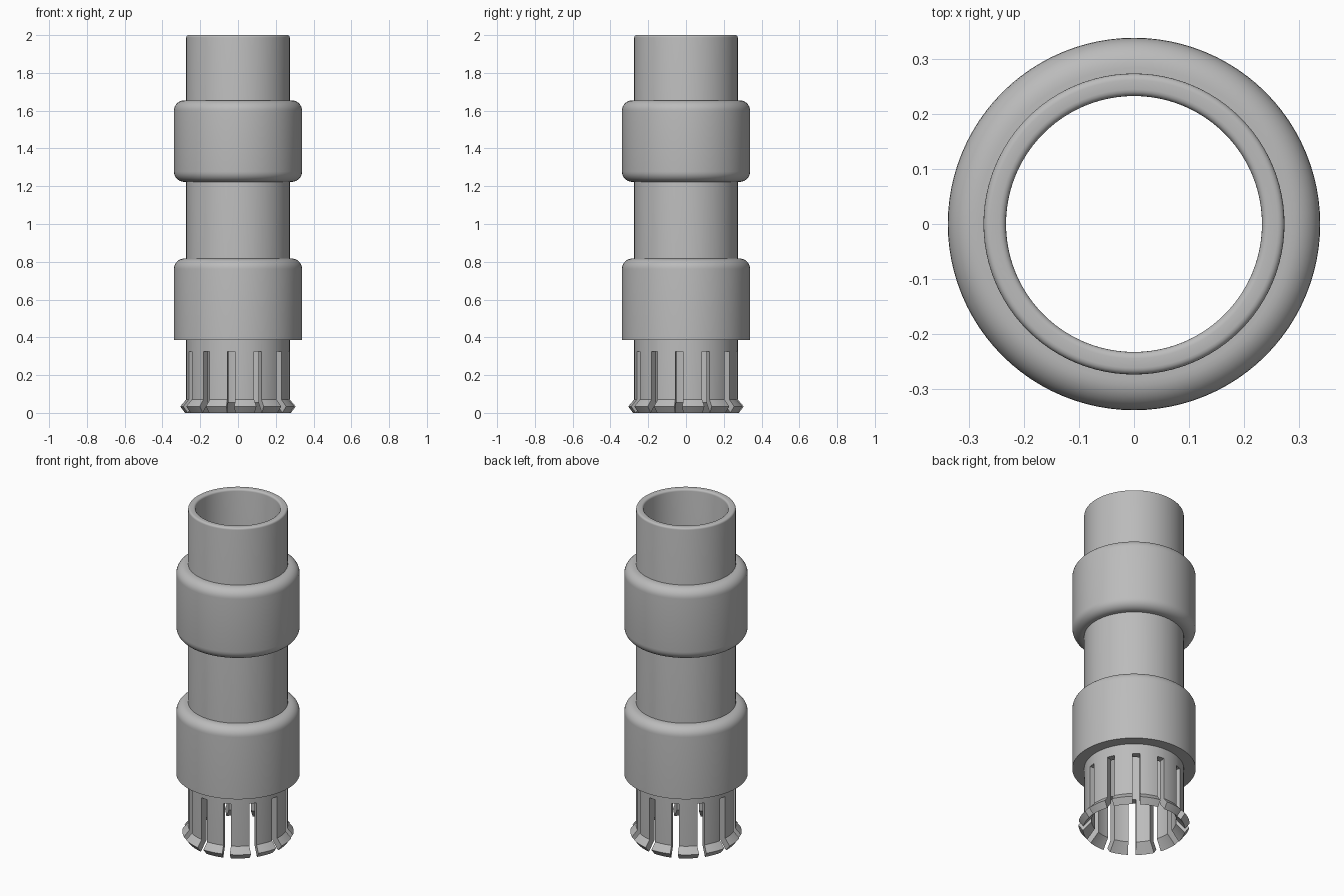
import bpy, bmesh
from math import pi, sin, cos, radians
from mathutils import Matrix, Vector

if "Cube" in bpy.data.objects:
    bpy.data.objects.remove(bpy.data.objects["Cube"])

grey = bpy.data.materials.new("plain grey")
grey.use_nodes = True
GREY = (0.5, 0.5, 0.5, 1)
grey.diffuse_color = GREY
grey.node_tree.nodes["Principled BSDF"].inputs["Base Color"].default_value = GREY


def add_object(name, bm):
    bmesh.ops.recalc_face_normals(bm, faces=bm.faces)
    mesh = bpy.data.meshes.new(name)
    bm.to_mesh(mesh)
    bm.free()
    mesh.materials.append(grey)
    obj = bpy.data.objects.new(name, mesh)
    bpy.context.collection.objects.link(obj)
    return obj


def fillet(r, z, size, start, steps=8):
    """Quarter-circle profile points around a centre, turning anticlockwise."""
    return [(r + size * cos(start + i * pi / 2 / steps),
             z + size * sin(start + i * pi / 2 / steps)) for i in range(steps + 1)]


def revolve(name, profile, segments=96):
    """Turn a closed (radius, height) profile around the z axis."""
    bm = bmesh.new()
    rings = [[bm.verts.new((r * cos(2 * pi * s / segments), r * sin(2 * pi * s / segments), z))
              for r, z in profile] for s in range(segments)]
    n = len(profile)
    for s in range(segments):
        a, b = rings[s], rings[(s + 1) % segments]
        for i in range(n):
            j = (i + 1) % n
            bm.faces.new((a[i], b[i], b[j], a[j]))
    return add_object(name, bm)


def shade(obj):
    bpy.ops.object.select_all(action='DESELECT')
    obj.select_set(True)
    bpy.context.view_layer.objects.active = obj
    bpy.ops.object.shade_smooth_by_angle(angle=radians(25))


OUTER, INNER, COLLAR = 0.274, 0.233, 0.339

# Hollow tube with an outward-bent lip at the foot and rounded rim
EDGE = 0.012
tube = revolve("tube",
               [(0.28, 0), (0.306, 0.034), (OUTER, 0.071)]
               + fillet(OUTER - EDGE, 2 - EDGE, EDGE, 0, 4)
               + fillet(INNER + EDGE, 2 - EDGE, EDGE, pi / 2, 4)
               + [(INNER, 0.056)])

# Twelve slots divide the foot into spring fingers
SLOT_TOP, SLOT_WIDTH = 0.325, 0.042
bm = bmesh.new()
for k in range(12):
    turn = Matrix.Rotation(radians(22.5 + 30 * k), 4, 'Z')
    place = turn @ Matrix.Translation((0.27, 0, SLOT_TOP / 2 - 0.05))
    size = Matrix.Diagonal((0.16, SLOT_WIDTH, SLOT_TOP + 0.1, 1))
    bmesh.ops.create_cube(bm, size=1, matrix=place @ size)
cutter = add_object("slot_cutter", bm)
cutter.hide_render = True
cut = tube.modifiers.new("slots", 'BOOLEAN')
cut.operation, cut.solver, cut.object = 'DIFFERENCE', 'EXACT', cutter
bpy.context.view_layer.objects.active = tube
bpy.ops.object.modifier_apply(modifier=cut.name)
bpy.data.objects.remove(cutter)
shade(tube)

# Collars around the tube: the lower has a square bottom edge
ROUND = 0.055
SINK = OUTER - 0.01
shade(revolve("lower_collar",
              [(SINK, 0.386), (COLLAR, 0.386)]
              + fillet(COLLAR - ROUND, 0.817 - ROUND, ROUND, 0)
              + [(SINK, 0.817)]))
shade(revolve("upper_collar",
              [(SINK, 1.223)]
              + fillet(COLLAR - ROUND, 1.223 + ROUND, ROUND, -pi / 2)
              + fillet(COLLAR - ROUND, 1.655 - ROUND, ROUND, 0)
              + [(SINK, 1.655)]))
